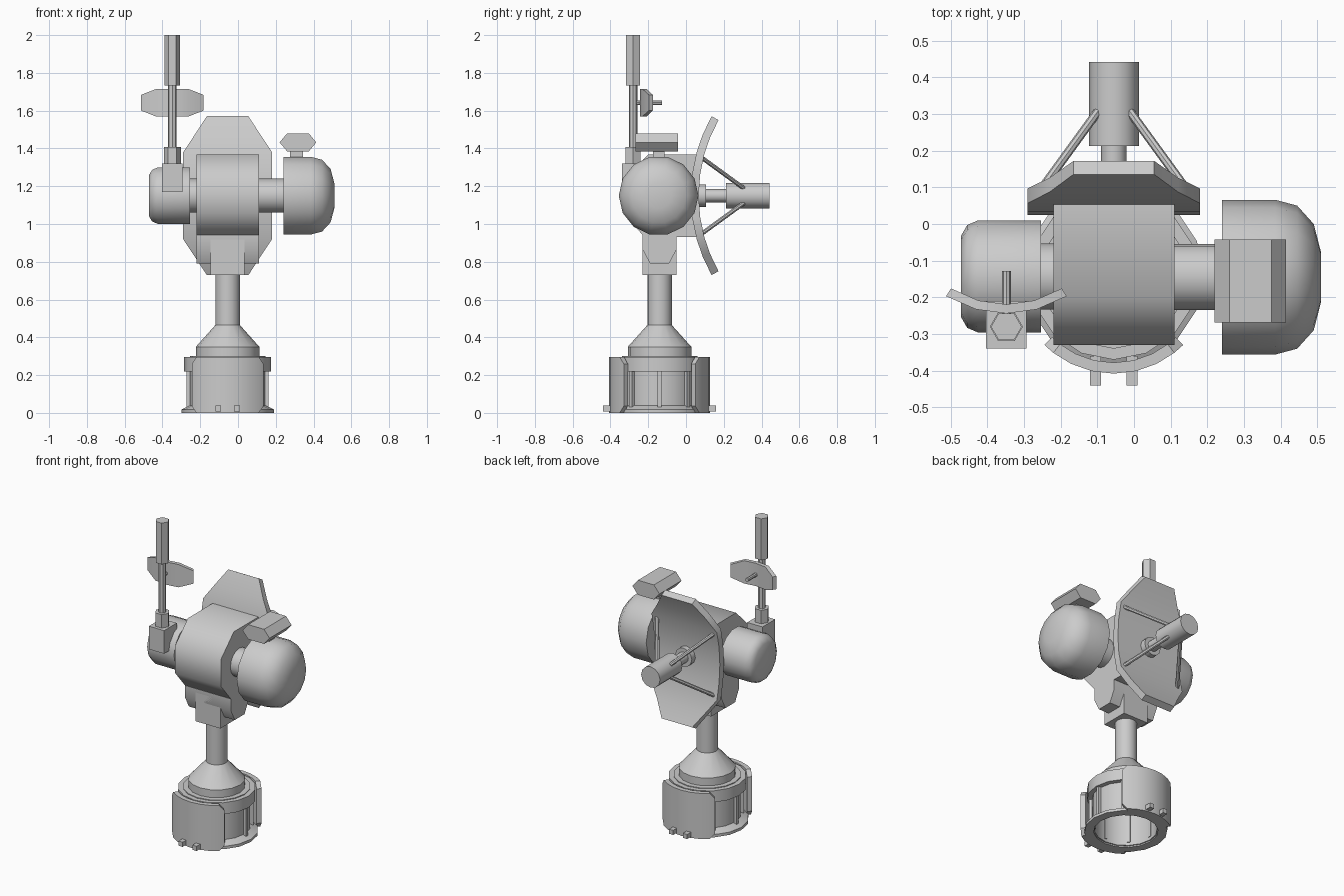
import bpy, bmesh, math
from mathutils import Vector

if "Cube" in bpy.data.objects:
    bpy.data.objects.remove(bpy.data.objects["Cube"])

CX, CY, CZ = -0.055, -0.14, 1.15   # mast axis and head height


def finish(name, bm, angle=40):
    bmesh.ops.recalc_face_normals(bm, faces=bm.faces)
    me = bpy.data.meshes.new(name)
    bm.to_mesh(me)
    bm.free()
    ob = bpy.data.objects.new(name, me)
    bpy.context.collection.objects.link(ob)
    bpy.ops.object.select_all(action='DESELECT')
    ob.select_set(True)
    bpy.context.view_layer.objects.active = ob
    bpy.ops.object.shade_smooth_by_angle(angle=math.radians(angle))
    return ob


def lathe(name, prof, axis='z', c=(CX, CY, 0), n=16, hollow=False):
    """Spin (radius, height) points round an axis; hollow joins last ring to first."""
    bm = bmesh.new()
    rings = []
    for r, h in prof:
        ring = []
        for i in range(n):
            a = 2 * math.pi * i / n
            p, q = r * math.cos(a), r * math.sin(a)
            co = {'x': (h, p, q), 'y': (p, h, q), 'z': (p, q, h)}[axis]
            ring.append(bm.verts.new(Vector(co) + Vector(c)))
        rings.append(ring)
    pairs = list(zip(rings, rings[1:]))
    if hollow:
        pairs.append((rings[-1], rings[0]))
    else:
        bm.faces.new(rings[0])
        bm.faces.new(rings[-1])
    for a, b in pairs:
        for i in range(n):
            j = (i + 1) % n
            bm.faces.new((a[i], a[j], b[j], b[i]))
    return finish(name, bm)


def prism(name, pts, axis, lo, hi, angle=40):
    """Extrude a 2D outline along x (pts are y,z) or y (pts are x,z)."""
    bm = bmesh.new()
    put = (lambda p, h: (h, p[0], p[1])) if axis == 'x' else (lambda p, h: (p[0], h, p[1]))
    a, b = [[bm.verts.new(put(p, h)) for p in pts] for h in (lo, hi)]
    bm.faces.new(a)
    bm.faces.new(b)
    for i in range(len(pts)):
        j = (i + 1) % len(pts)
        bm.faces.new((a[i], a[j], b[j], b[i]))
    return finish(name, bm, angle)


def box(name, x, y, z):
    return prism(name, [(y[0], z[0]), (y[1], z[0]), (y[1], z[1]), (y[0], z[1])], 'x', *x)


def curved_plate(name, r, thick, half, put):
    """Plate bent on an arc; half = (degrees, half width) from middle to tip."""
    stations = [(-a, w) for a, w in reversed(half[1:])] + half
    bm = bmesh.new()
    rows = []
    for a, w in stations:
        a = math.radians(a)
        rows.append([bm.verts.new(put(q * math.sin(a), v, -q * math.cos(a)))
                     for q, v in ((r, -w), (r, w), (r - thick, w), (r - thick, -w))])
    for a, b in zip(rows, rows[1:]):
        for i in range(4):
            j = (i + 1) % 4
            bm.faces.new((a[i], a[j], b[j], b[i]))
    bm.faces.new(rows[0])
    bm.faces.new(rows[-1])
    return finish(name, bm)


def rod(name, p, q, r, n=8):
    p, q = Vector(p), Vector(q)
    bm = bmesh.new()
    bmesh.ops.create_cone(bm, cap_ends=True, segments=n, radius1=r, radius2=r, depth=(q - p).length)
    ob = finish(name, bm)
    ob.location = (p + q) / 2
    ob.rotation_euler = (q - p).to_track_quat('Z', 'Y').to_euler()
    return ob


# Base: drum open underneath, foot flange, top ring
lathe("base_drum", [(0.2, 0.01), (0.2, 0.3), (0.03, 0.3), (0.03, 0.28), (0.185, 0.28), (0.185, 0.01)], hollow=True)
lathe("foot_flange", [(0.245, 0), (0.245, 0.018), (0.2, 0.04), (0.19, 0.0)], hollow=True)
lathe("top_ring", [(0.23, 0.22), (0.23, 0.295), (0.19, 0.295), (0.19, 0.22)], hollow=True)

# Ribs round the drum
for i in range(8):
    rib = box("drum_rib", (0.18, 0.217), (-0.01, 0.01), (0.03, 0.23))
    rib.location = (CX, CY, 0)
    rib.rotation_euler.z = i * math.pi / 4

# Curved armour panels and pegs, front and back
for s, side in ((1, "front"), (-1, "back")):
    curved_plate(side + "_panel", 0.268, 0.03,
                 [(0, 0.148), (13, 0.148), (26, 0.148), (38, 0.148), (45, 0.112)],
                 lambda u, v, d: (CX + u, CY + s * d, 0.148 + v))
    for dx in (-0.05, 0.05):
        ys = sorted((CY - s * 0.3, CY - s * 0.22))
        box(side + "_peg", (CX + dx - 0.015, CX + dx + 0.015), ys, (0.008, 0.038))

# Mast
lathe("mast", [(0.168, 0.3), (0.168, 0.35), (0.065, 0.465), (0.065, 0.75)])

# Neck block and hinge lug
box("neck_block", (CX - 0.09, CX + 0.09), (-0.23, -0.05), (0.73, 0.917))
prism("hinge_lug", [(-0.23, 0.95), (-0.23, 0.865), (-0.19, 0.79), (-0.09, 0.79), (-0.05, 0.865), (-0.05, 0.95)],
      'x', CX - 0.165, CX + 0.165, 60)

# Head housing with a rounded front
prism("head_housing", [(0.055, 0.93), (0.055, 1.367), (-0.2, 1.367), (-0.33, 1.24), (-0.33, 1.06), (-0.22, 0.93)],
      'x', CX - 0.165, CX + 0.165, 60)

# Main reflector with feed horn and four struts
curved_plate("main_reflector", 0.857, 0.042,
             [(0, 0.235), (8, 0.235), (15.6, 0.235), (22, 0.175), (29.4, 0.11)],
             lambda u, v, d: (CX + v, 0.882 + d, CZ + u))
lathe("feed_horn", [(0.06, 0.05), (0.06, 0.105), (0.035, 0.105), (0.035, 0.213),
                    (0.068, 0.213), (0.068, 0.442)], 'y', (CX, 0, CZ), 12)
for sx in (-1, 1):
    for sz in (-1, 1):
        rod("feed_strut", (CX + sx * 0.205, 0.085, CZ + sz * 0.2), (CX + sx * 0.045, 0.305, CZ + sz * 0.04), 0.012)

# Right drum pod and its sensor
lathe("right_arm", [(0.09, 0.09), (0.09, 0.26)], 'x', (0, -0.145, CZ))
lathe("right_pod", [(0.211, 0.24), (0.211, 0.385), (0.195, 0.445), (0.145, 0.49), (0.068, 0.51)],
      'x', (0, -0.145, CZ), 14)
box("sensor_stem", (0.275, 0.345), (-0.175, -0.115), (1.33, 1.4))
prism("sensor_box", [(0.22, 1.432), (0.26, 1.385), (0.375, 1.385), (0.414, 1.432), (0.375, 1.48), (0.26, 1.48)],
      'y', -0.268, -0.042)

# Left drum pod
lathe("left_arm", [(0.09, -0.27), (0.09, -0.2)], 'x', (0, -0.143, CZ))
lathe("left_pod", [(0.153, -0.253), (0.153, -0.425), (0.14, -0.455), (0.11, -0.472)], 'x', (0, -0.143, CZ), 14)

# Antenna on the left pod
AX, AY = -0.348, -0.28
box("antenna_bracket", (AX - 0.055, AX + 0.055), (-0.34, -0.21), (1.17, 1.32))
lathe("antenna_collar", [(0.045, 1.31), (0.045, 1.407)], c=(AX, AY, 0), n=6)
lathe("antenna_rod", [(0.023, 1.4), (0.023, 1.74)], c=(AX, AY, 0), n=8)
lathe("antenna_tip", [(0.042, 1.732), (0.042, 2.0)], c=(AX, AY, 0), n=6)

# Small reflector on the antenna rod
curved_plate("small_reflector", 0.31, 0.025, [(0, 0.074), (15.5, 0.074), (32, 0.042)],
             lambda u, v, d: (AX + u, 0.066 + d, 1.642 + v))
rod("small_feed", (AX, -0.265, 1.642), (AX, -0.128, 1.642), 0.012)
